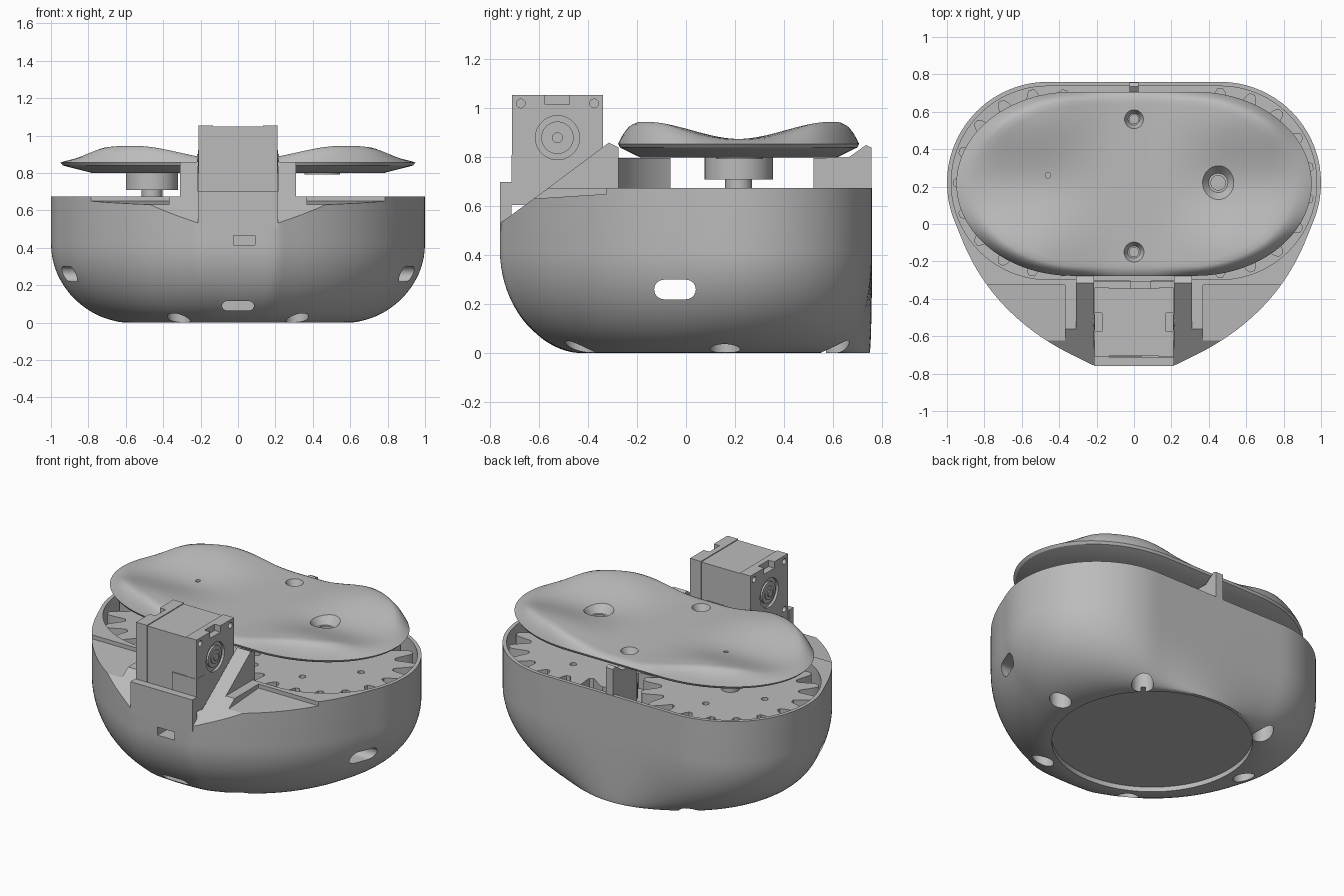
import bpy, bmesh
from math import sin, cos, pi, radians
from mathutils import Vector, Matrix
from mathutils.geometry import convex_hull_2d, interpolate_bezier

if "Cube" in bpy.data.objects:
    bpy.data.objects.remove(bpy.data.objects["Cube"])

grey = bpy.data.materials.new("plain_grey")
grey.use_nodes = True
grey.diffuse_color = (0.5, 0.5, 0.5, 1)
grey.node_tree.nodes["Principled BSDF"].inputs["Base Color"].default_value = (0.5, 0.5, 0.5, 1)

CX, CY, MID = 0.46, 0.22, 0.16   # gear centres, and centre of the round base


def finish(name, bm):
    bmesh.ops.recalc_face_normals(bm, faces=bm.faces)
    me = bpy.data.meshes.new(name)
    bm.to_mesh(me)
    bm.free()
    me.materials.append(grey)
    ob = bpy.data.objects.new(name, me)
    bpy.context.collection.objects.link(ob)
    return ob


def bridge(bm, r0, r1):
    n = len(r0)
    for i in range(n):
        j = (i + 1) % n
        bm.faces.new((r0[i], r0[j], r1[j], r1[i]))


def prism(name, pts, lo, hi, axis="z"):
    """Extrude a closed 2D profile along z (xy points), x (yz points) or y (xz points)."""
    place = {"z": lambda a, b, t: (a, b, t), "x": lambda a, b, t: (t, a, b),
             "y": lambda a, b, t: (a, t, b)}[axis]
    bm = bmesh.new()
    rings = [[bm.verts.new(place(a, b, t)) for a, b in pts] for t in (lo, hi)]
    for ring in rings:
        bm.faces.new(ring)
    bridge(bm, *rings)
    return finish(name, bm)


def box(name, x0, x1, y0, y1, z0, z1):
    return prism(name, [(x0, y0), (x1, y0), (x1, y1), (x0, y1)], z0, z1)


def circle(r, a=0, b=0, n=48):
    return [(a + r * cos(2 * pi * i / n), b + r * sin(2 * pi * i / n)) for i in range(n)]


def stadium(half, rx, a=0, b=0, n=48, ry=None):
    """Capsule outline: two half ellipses joined by straight sides."""
    ry = ry or rx
    arc = [radians(-90 + 180 * i / n) for i in range(n + 1)]
    return ([(a + half + rx * cos(t), b + ry * sin(t)) for t in arc]
            + [(a - half - rx * cos(t), b - ry * sin(t)) for t in arc])


def cone(name, x, y, z0, z1, r0, r1):
    bm = bmesh.new()
    bmesh.ops.create_cone(bm, cap_ends=True, segments=32, radius1=r0, radius2=r1,
                          depth=z1 - z0, matrix=Matrix.Translation((x, y, (z0 + z1) / 2)))
    return finish(name, bm)


def cut(ob, *cutters):
    bpy.context.view_layer.objects.active = ob
    for c in cutters:
        mod = ob.modifiers.new("cut", "BOOLEAN")
        mod.operation, mod.solver, mod.object = "DIFFERENCE", "EXACT", c
        bpy.ops.object.modifier_apply(modifier=mod.name)
        bpy.data.objects.remove(c)


def resample(pts, n):
    """Spread n points evenly along a closed outline."""
    pts = [Vector(p) for p in pts]
    legs = list(zip(pts, pts[1:] + pts[:1]))
    step = sum((b - a).length for a, b in legs) / n
    out, want, done = [], 0, 0
    for a, b in legs:
        size = (b - a).length
        while want < done + size and len(out) < n:
            out.append(a.lerp(b, (want - done) / size))
            want += step
        done += size
    return out


def smooth(lo, hi, v):
    t = min(max((v - lo) / (hi - lo), 0), 1)
    return t * t * (3 - 2 * t)


# Shell: round base lofted up to a rounded triangle with bulging sides
cloud = []
for s in (-1, 1):
    cloud += circle(0.54, s * CX, CY, 96) + circle(0.08, s * 0.19, -0.68)
    flank = interpolate_bezier((s, CY, 0), (s * 0.933, -0.233, 0), (s * 0.68, -0.555, 0),
                               (s * 0.24, -0.742, 0), 40)
    cloud += [(p.x, p.y) for p in flank]
rim = resample([cloud[i] for i in convex_hull_2d(cloud)], 180)
base = [Vector((0, MID)) + (p - Vector((0, MID))).normalized() * 0.59 for p in rim]
bm = bmesh.new()
rings = []
for k in range(21):
    z = 0.42 * (k / 20) ** 1.7
    f = max(0, 1 - (1 - z / 0.42) ** 2) ** 0.55
    rings.append([bm.verts.new((*b.lerp(p, f), z)) for b, p in zip(base, rim)])
rings.append([bm.verts.new((*p, 0.675)) for p in rim])
for r0, r1 in zip(rings, rings[1:]):
    bridge(bm, r0, r1)
bm.faces.new(rings[0])
bm.faces.new(rings[-1])
shell = finish("shell", bm)

# Gear well, base recess, sloped nose, motor bay, side slot, ports
cut(shell,
    prism("well_cut", stadium(CX, 0.517, 0, CY), 0.48, 1),
    prism("base_cut", circle(0.57, 0, MID, 96), -0.1, 0.03),
    prism("nose_cut", [(-1, 0.355), (-0.3, 0.866), (-0.3, 1), (-1, 1)], -1.2, 1.2, "x"),
    box("bay_cut", -0.215, 0.215, -0.715, -0.31, 0.6, 1),
    prism("slot_cut", stadium(0.045, 0.04, -0.045, 0.26, 12), -1.2, 1.2, "x"),
    prism("vent_cut", stadium(0.06, 0.025, 0, 0.09, 12), -0.9, -0.45, "y"),
    box("port_cut", -0.025, 0.09, -0.9, -0.65, 0.415, 0.465))
for s in (-1, 1):
    cut(shell, prism("shelf_cut", [(-0.64, 0.63), (-0.325, 0.65), (-0.325, 0.8), (-0.64, 0.8)],
                     s * 0.37, s * 0.9, "x"))
for deg, r in ((0, 0.68), (180, 0.68), (-62, 0.67), (-118, 0.67), (45, 0.63), (135, 0.63)):
    a = radians(deg)
    cut(shell, cone("foot_cut", r * cos(a), MID + r * sin(a), -0.1, 0.2, 0.062, 0.062))

# Motor bracket: front wall, gussets, pillar shaped by the gear circles, rear fin
box("bracket_wall", -0.215, 0.215, -0.76, -0.712, 0.5, 0.70)
for s, side in ((1, "left"), (-1, "right")):
    prism("gusset_" + side, [(-0.6, 0.55), (-0.6, 0.647), (-0.315, 0.86), (-0.275, 0.84),
                             (-0.275, 0.55)], s * 0.215, s * 0.31, "x")
pillar = box("front_pillar", -0.31, 0.31, -0.305, -0.05, 0.47, 0.797)
cut(pillar, *[prism("round_cut", circle(0.54, s * CX, CY, 96), 0.4, 1) for s in (-1, 1)])
prism("rear_fin", [(0.52, 0.47), (0.52, 0.797), (0.665, 0.8), (0.735, 0.85), (0.757, 0.84),
                   (0.757, 0.47)], -0.025, 0.025, "x")

# Meshing gears
for s, side in ((1, "left"), (-1, "right")):
    outline = []
    for i in range(18 * 12):
        a = 2 * pi * i / 216
        wave = max(-1, min(1, 1.3 * cos(18 * a + (pi if s > 0 else 0))))
        r = 0.448 + 0.057 * wave
        outline.append((s * CX + r * cos(a), CY + r * sin(a)))
    gear = prism("gear_" + side, outline, 0.53, 0.63)
    cut(gear, *[cone("gear_hole_cut", s * CX + 0.24 * cos(k * pi / 2), CY + 0.24 * sin(k * pi / 2),
                     0.5, 0.7, 0.02, 0.02) for k in range(4)])

# Drive hub and pivot under the platform
cone("hub", -CX, CY - 0.005, 0.71, 0.81, 0.14, 0.14)
cone("hub_shaft", -CX, CY - 0.005, 0.62, 0.72, 0.055, 0.055)
cone("pivot_plate", 0.45, CY, 0.793, 0.81, 0.095, 0.095)


# Saddle platform with four raised lobes and a rounded lip
def top_height(x, y):
    lobe = smooth(0.08, 0.55, abs(x)) * (1 - smooth(0.7, 1.0, abs(x)))
    return 0.875 + 0.07 * lobe * smooth(0, 0.38, abs(y - 0.215))


edge = resample(stadium(0.33, 0.62, ry=0.492), 144)
bm = bmesh.new()


def ring(s, height):
    return [bm.verts.new((p.x * s, 0.215 + p.y * s, height(p.x * s, 0.215 + p.y * s)))
            for p in edge]


levels = [ring(k / 18 * 0.9, top_height) for k in range(1, 19)]
for s, mix in ((0.93, 0.9), (0.96, 0.62), (0.985, 0.28), (1.0, 0)):
    levels.append(ring(s, lambda x, y: 0.855 + (top_height(x, y) - 0.855) * mix))
levels.append(ring(0.985, lambda x, y: 0.84))
levels.append(ring(0.82, lambda x, y: 0.8))
for r0, r1 in zip(levels, levels[1:]):
    bridge(bm, r0, r1)
hub = bm.verts.new((0, 0.215, top_height(0, 0.215)))
for a, b in zip(levels[0], levels[0][1:] + levels[0][:1]):
    bm.faces.new((a, b, hub))
bm.faces.new(levels[-1])
platform = finish("platform", bm)
for x, y, r in ((0, 0.56, 0.052), (0, -0.15, 0.055), (0.45, CY, 0.086)):
    cut(platform, cone("sink_cut", x, y, 0.835, 0.90, r * 0.6, r * 1.2),
        cone("bolt_cut", x, y, 0.7, 0.86, r * 0.45, r * 0.45))
cut(platform, cone("pin_cut", -0.46, 0.26, 0.83, 1, 0.014, 0.014))

# Double-ended motor: core, notched end plates with boss, shaft and screw holes
MY, MZ = -0.525, 0.88
box("motor_core", -0.14, 0.14, -0.706, -0.344, 0.61, 1.05)
for s, side in ((1, "left"), (-1, "right")):
    plate = box("motor_plate_" + side, s * 0.135, s * 0.21, -0.71, -0.34, 0.61, 1.055)
    cut(plate, box("notch_cut", s * 0.17, s * 0.3, -0.575, -0.475, 1.015, 1.1),
        prism("boss_cut", circle(0.09, MY, MZ), s * 0.195, s * 0.3, "x"),
        *[prism("screw_cut", circle(0.018, y, z, 20), s * 0.17, s * 0.3, "x")
          for y in (-0.675, -0.375) for z in (1.02, 0.72)])
    for part, r, end in (("boss", 0.066, 0.207), ("shaft", 0.042, 0.213), ("tip", 0.022, 0.22)):
        prism("motor_%s_%s" % (part, side), circle(r, MY, MZ), s * 0.18, s * end, "x")
box("motor_connector", 0.04, 0.212, -0.713, -0.635, 0.605, 0.81)
box("motor_tab", -0.02, 0.09, -0.35, -0.305, 0.62, 0.82)

# Smooth curves, keep hard edges
bpy.ops.object.select_all(action="DESELECT")
for ob in bpy.context.collection.objects:
    if ob.type == "MESH" and grey.name in ob.data.materials:
        ob.select_set(True)
        bpy.context.view_layer.objects.active = ob
bpy.ops.object.shade_smooth_by_angle(angle=radians(30))
